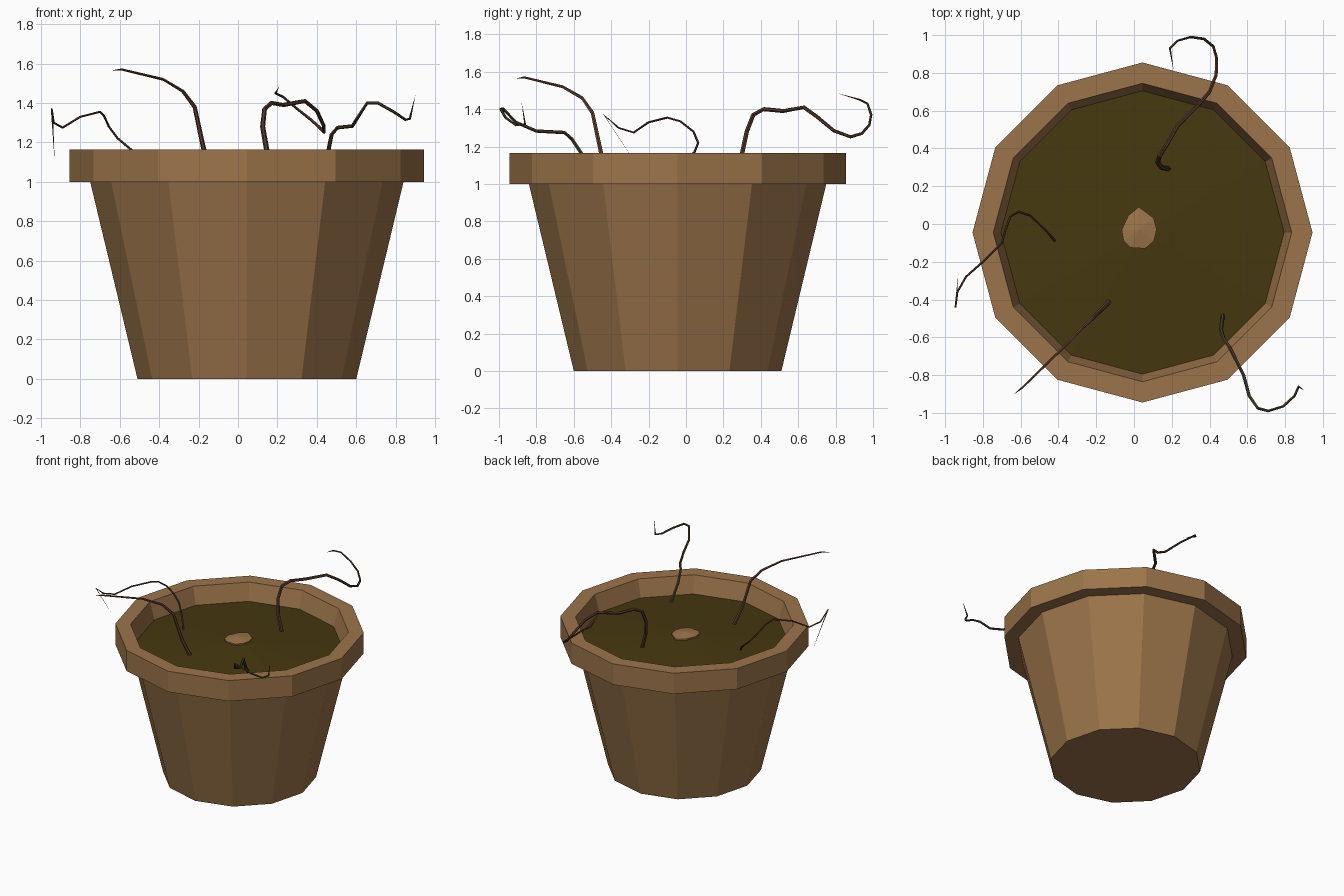
import bpy, bmesh, math
from mathutils import Vector

if "Cube" in bpy.data.objects:
    bpy.data.objects.remove(bpy.data.objects["Cube"])

CX, CY, SIDES = 0.045, -0.045, 12


def material(name, rgb):
    m = bpy.data.materials.new(name)
    m.diffuse_color = (*rgb, 1)
    m.use_nodes = True
    m.node_tree.nodes["Principled BSDF"].inputs["Base Color"].default_value = m.diffuse_color
    return m


def finish(name, bm, mat):
    bmesh.ops.recalc_face_normals(bm, faces=bm.faces)
    me = bpy.data.meshes.new(name)
    bm.to_mesh(me)
    bm.free()
    me.materials.append(mat)
    ob = bpy.data.objects.new(name, me)
    bpy.context.collection.objects.link(ob)
    return ob


def ring(bm, r, z):
    return [bm.verts.new((CX + r * math.cos(2 * math.pi * i / SIDES),
                          CY + r * math.sin(2 * math.pi * i / SIDES), z)) for i in range(SIDES)]


def bridge(bm, a, b):
    n = len(a)
    for i in range(n):
        bm.faces.new((a[i], a[(i + 1) % n], b[(i + 1) % n], b[i]))


def tendril(name, pts, r0, r1, mat, sides=6):
    """Tapered low-poly tube through the points, ending in a sharp tip."""
    pts = [Vector(p) for p in pts]
    bm = bmesh.new()
    prev, side = None, Vector((1, 0, 0))
    for i, p in enumerate(pts[:-1]):
        t = (pts[i + 1] - p).normalized()
        if i:
            t = (t + (p - pts[i - 1]).normalized()).normalized()
        side = (side - t * side.dot(t)).normalized()
        up = t.cross(side)
        r = r0 + (r1 - r0) * i / (len(pts) - 1)
        cur = [bm.verts.new(p + r * (side * math.cos(a) + up * math.sin(a)))
               for a in (2 * math.pi * k / sides for k in range(sides))]
        if prev:
            bridge(bm, prev, cur)
        else:
            bm.faces.new(cur)
        prev = cur
    tip = bm.verts.new(pts[-1])
    for k in range(sides):
        bm.faces.new((prev[k], prev[(k + 1) % sides], tip))
    return finish(name, bm, mat)


clay = material("clay", (0.33, 0.175, 0.068))
earth = material("earth", (0.06, 0.04, 0.005))
root = material("root_brown", (0.09, 0.042, 0.022))
red_root = material("root_red", (0.14, 0.055, 0.032))
green_root = material("root_green", (0.075, 0.055, 0.027))

# Pot: wall, rim and inner lip
bm = bmesh.new()
rings = [ring(bm, r, z) for r, z in
         [(0.555, 0), (0.795, 1.0), (0.9, 1.0), (0.9, 1.165), (0.79, 1.165), (0.75, 1.03)]]
bm.faces.new(rings[0])
for a, b in zip(rings, rings[1:]):
    bridge(bm, a, b)
finish("pot", bm, clay)

# Soil: slightly domed
bm = bmesh.new()
edge = ring(bm, 0.752, 1.03)
mid = bm.verts.new((CX, CY, 1.07))
for i in range(SIDES):
    bm.faces.new((edge[i], edge[(i + 1) % SIDES], mid))
finish("soil", bm, earth)

# Seed: teardrop outline poking out of the soil
outline = [(0.025, 0.09), (-0.03, 0.045), (-0.065, -0.03), (-0.055, -0.09), (-0.02, -0.125),
           (0.06, -0.13), (0.105, -0.09), (0.12, -0.03), (0.105, 0.03), (0.06, 0.065)]
bm = bmesh.new()
low = [bm.verts.new((x, y, 1.04)) for x, y in outline]
high = [bm.verts.new((x, y, 1.075)) for x, y in outline]
bridge(bm, low, high)
peak = bm.verts.new((0.025, -0.03, 1.09))
for i in range(len(high)):
    bm.faces.new((high[i], high[(i + 1) % len(high)], peak))
finish("seed", bm, clay)

# Four tendrils growing from the soil
tendril("front_left_tendril", [
    (-0.12, -0.40, 1.0), (-0.175, -0.455, 1.17), (-0.22, -0.50, 1.38), (-0.28, -0.555, 1.46),
    (-0.38, -0.66, 1.52), (-0.59, -0.865, 1.57), (-0.64, -0.905, 1.565)], 0.014, 0.004, red_root)

tendril("left_tendril", [
    (-0.41, -0.10, 1.03), (-0.47, -0.03, 1.10), (-0.55, 0.045, 1.17), (-0.61, 0.065, 1.22),
    (-0.655, 0.04, 1.28), (-0.68, -0.03, 1.335), (-0.70, -0.10, 1.355), (-0.80, -0.20, 1.33),
    (-0.89, -0.28, 1.275), (-0.935, -0.36, 1.30), (-0.945, -0.44, 1.37),
    (-0.93, -0.26, 1.10)], 0.007, 0.005, root)

tendril("front_right_tendril", [
    (0.47, -0.485, 1.03), (0.46, -0.56, 1.165), (0.475, -0.61, 1.24), (0.505, -0.65, 1.275),
    (0.58, -0.80, 1.283), (0.61, -0.91, 1.33), (0.655, -0.975, 1.40), (0.71, -0.99, 1.40),
    (0.79, -0.965, 1.355), (0.85, -0.91, 1.315), (0.872, -0.86, 1.32),
    (0.90, -0.88, 1.44)], 0.011, 0.006, green_root)

tendril("back_tendril", [
    (0.19, 0.29, 1.02), (0.145, 0.30, 1.165), (0.125, 0.325, 1.28), (0.135, 0.36, 1.37),
    (0.17, 0.415, 1.40), (0.23, 0.52, 1.39), (0.34, 0.63, 1.41), (0.40, 0.70, 1.36),
    (0.435, 0.79, 1.285), (0.437, 0.88, 1.252), (0.42, 0.94, 1.27), (0.37, 0.98, 1.315),
    (0.30, 0.99, 1.37), (0.23, 0.97, 1.43), (0.19, 0.93, 1.45), (0.21, 0.81, 1.485)],
    0.014, 0.005, root)
